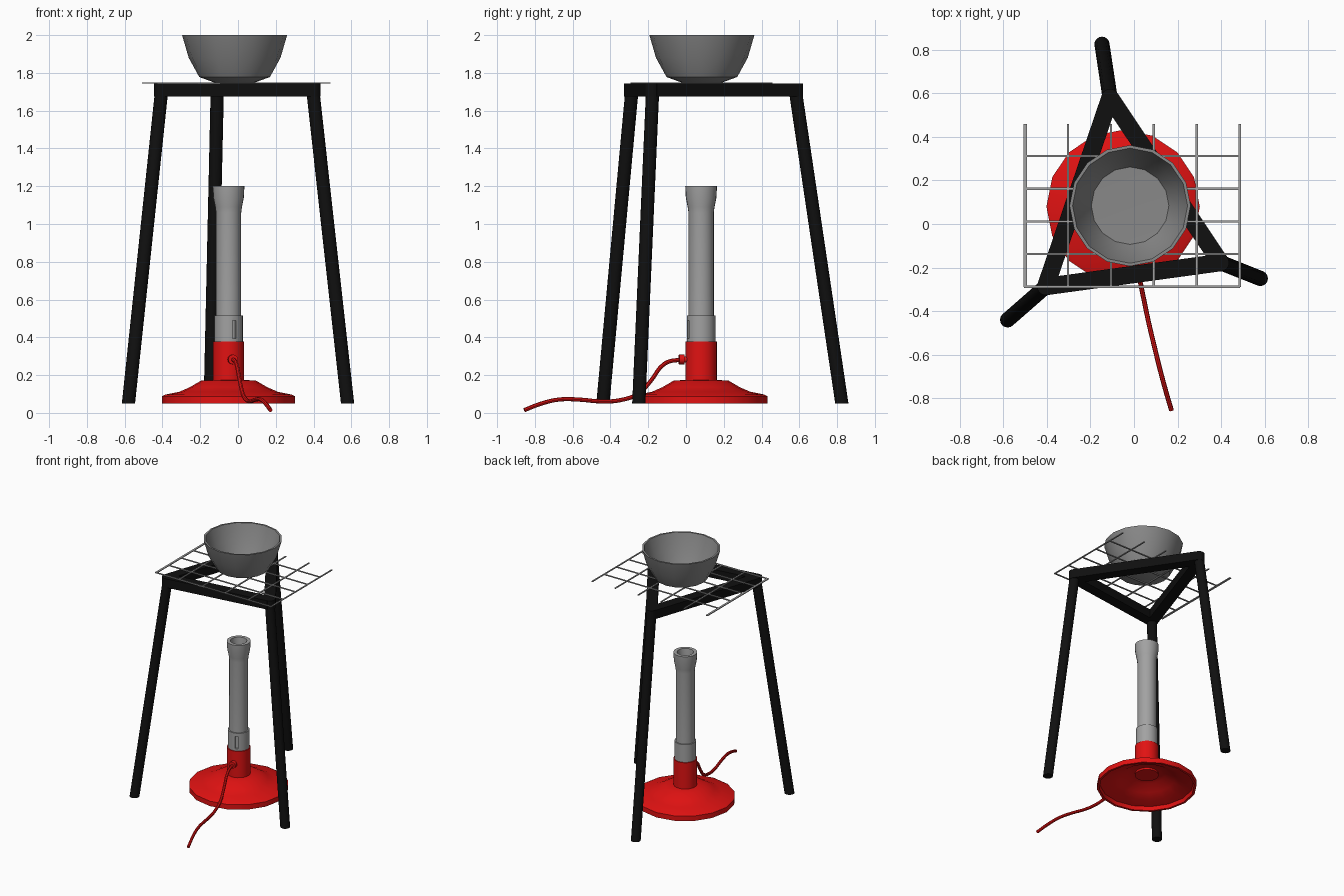
import bpy
import bmesh
import math
from mathutils import Matrix, Vector

if "Cube" in bpy.data.objects:
    bpy.data.objects.remove(bpy.data.objects["Cube"])


def material(name, r, g, b):
    m = bpy.data.materials.new(name)
    m.use_nodes = True
    m.diffuse_color = (r, g, b, 1)
    m.node_tree.nodes["Principled BSDF"].inputs["Base Color"].default_value = (r, g, b, 1)
    return m


RED = material("red enamel", 0.75, 0.006, 0.006)
BLACK = material("black iron", 0.005, 0.005, 0.005)
STEEL = material("light steel", 0.36, 0.36, 0.36)
GREY = material("grey ceramic", 0.25, 0.25, 0.25)


def finish(name, bm, mat):
    bmesh.ops.remove_doubles(bm, verts=bm.verts, dist=1e-5)
    bmesh.ops.recalc_face_normals(bm, faces=bm.faces)
    mesh = bpy.data.meshes.new(name)
    bm.to_mesh(mesh)
    bm.free()
    mesh.materials.append(mat)
    ob = bpy.data.objects.new(name, mesh)
    bpy.context.collection.objects.link(ob)
    return ob


def activate(ob):
    bpy.ops.object.select_all(action='DESELECT')
    ob.select_set(True)
    bpy.context.view_layer.objects.active = ob


def smooth(ob):
    activate(ob)
    bpy.ops.object.shade_smooth_by_angle(angle=math.radians(32))
    return ob


def lathe(name, profile, centre, mat, sides=16):
    """Spin a closed (radius, height) outline around a vertical axis."""
    bm = bmesh.new()
    rings = []
    for i in range(sides):
        a = math.tau * i / sides
        rings.append([bm.verts.new((centre[0] + r * math.cos(a),
                                    centre[1] + r * math.sin(a), z)) for r, z in profile])
    n = len(profile)
    for i in range(sides):
        p, q = rings[i], rings[(i + 1) % sides]
        for j in range(n):
            k = (j + 1) % n
            if profile[j][0] or profile[k][0]:
                bm.faces.new((p[j], q[j], q[k], p[k]))
    return smooth(finish(name, bm, mat))


def sheared_rod(name, foot, top, radius, mat, sides=16):
    """Leaning rod whose ends stay level."""
    bm = bmesh.new()
    ends = [[bm.verts.new(Vector(c) + radius * Vector((math.cos(math.tau * i / sides),
             math.sin(math.tau * i / sides), 0))) for i in range(sides)] for c in (foot, top)]
    for i in range(sides):
        j = (i + 1) % sides
        bm.faces.new((ends[0][i], ends[0][j], ends[1][j], ends[1][i]))
    bm.faces.new(ends[0])
    bm.faces.new(ends[1])
    return smooth(finish(name, bm, mat))


def bar(name, a, b, width, height, mat):
    """Rectangular bar between two points at the same height."""
    a, b = Vector(a), Vector(b)
    d = b - a
    bm = bmesh.new()
    bmesh.ops.create_cube(bm, size=1, matrix=Matrix.Translation((a + b) / 2)
                          @ Matrix.Rotation(math.atan2(d.y, d.x), 4, 'Z')
                          @ Matrix.Diagonal((d.length, width, height, 1)))
    return finish(name, bm, mat)


# Tripod: triangular top frame with rounded corners and three splayed legs
corners = {"back": (-0.11, 0.58), "left": (0.397, -0.177), "right": (-0.405, -0.287)}
feet = {"back": (-0.147, 0.825), "left": (0.58, -0.25), "right": (-0.58, -0.44)}
TOP, LOW = 1.743, 1.675
names = list(corners)
for i, key in enumerate(names):
    c, nxt = corners[key], corners[names[(i + 1) % 3]]
    mid = (TOP + LOW) / 2
    sheared_rod(key + "_frame_corner", (*c, LOW), (*c, TOP), 0.04, BLACK)
    bar(key + "_frame_bar", (*c, mid), (*nxt, mid), 0.08, TOP - LOW, BLACK)
    sheared_rod(key + "_leg", (*feet[key], 0.05), (*c, 1.70), 0.035, BLACK)

# Wire gauze, open along the back edge
Z = 1.747
for i in range(6):
    x = -0.5 + 0.197 * i
    bar(f"gauze_long_wire_{i}", (x, -0.29, Z), (x, 0.459, Z), 0.016 if i == 0 else 0.01, 0.006, STEEL)
for i in range(5):
    y = -0.288 + 0.15 * i
    bar(f"gauze_cross_wire_{i}", (-0.505, y, Z), (0.487, y, Z), 0.01, 0.006, STEEL)

# Bowl
lathe("bowl", [(0, 1.75), (0.11, 1.75), (0.187, 1.778), (0.243, 1.88), (0.278, 2.0),
               (0.264, 2.0), (0.228, 1.885), (0.178, 1.79), (0, 1.785)], (-0.018, 0.084), GREY)

# Burner: hollow dished foot, body, air collar and flared barrel
C = (-0.05, 0.08)
lathe("burner_base", [(0.352, 0.05), (0.352, 0.088), (0.335, 0.097), (0.26, 0.112), (0.205, 0.136),
                      (0.145, 0.171), (0.07, 0.175), (0.07, 0.16), (0.135, 0.157),
                      (0.2, 0.118), (0.26, 0.095), (0.33, 0.08), (0.335, 0.05)], C, RED)
lathe("burner_body", [(0, 0.145), (0.083, 0.145), (0.083, 0.378), (0, 0.378)], C, RED, 24)
collar = lathe("air_collar", [(0.05, 0.378), (0.076, 0.378), (0.076, 0.515), (0.05, 0.515)], C, STEEL, 24)
lathe("burner_barrel", [(0.067, 0.51), (0.067, 1.06), (0.071, 1.09), (0.081, 1.14), (0.084, 1.2),
                        (0.058, 1.2), (0.05, 1.12), (0.05, 0.51)], C, STEEL, 24)

# Air slot cut into the front of the collar
d = Vector((0.4, -0.92, 0)).normalized()
mid = Vector((*C, 0.442))
cutter = bar("slot_cutter", mid + d * 0.06, mid + d * 0.1, 0.022, 0.095, STEEL)
cutter.hide_render = True
cut = collar.modifiers.new("slot", 'BOOLEAN')
cut.operation = 'DIFFERENCE'
cut.solver = 'EXACT'
cut.object = cutter
activate(collar)
bpy.ops.object.modifier_apply(modifier=cut.name)
bpy.data.objects.remove(cutter)

# Hose inlet on the front of the body
bm = bmesh.new()
axis = Vector((0.12, -1, 0)).normalized()
for radius, near, far in ((0.015, 0.07, 0.1), (0.026, 0.09, 0.118)):
    bmesh.ops.create_cone(bm, cap_ends=True, segments=12, radius1=radius, radius2=radius, depth=far - near,
                          matrix=Matrix.Translation(Vector((-0.04, 0.08, 0.283)) + axis * (near + far) / 2)
                          @ axis.to_track_quat('Z', 'Y').to_matrix().to_4x4())
smooth(finish("hose_inlet", bm, RED))

# Gas hose
path = [(-0.027, -0.025, 0.283), (-0.01, -0.11, 0.263), (0.01, -0.19, 0.165), (0.025, -0.25, 0.103),
        (0.046, -0.35, 0.067), (0.068, -0.455, 0.061), (0.093, -0.56, 0.07), (0.12, -0.67, 0.071),
        (0.147, -0.77, 0.048), (0.172, -0.855, 0.015)]
curve = bpy.data.curves.new("gas_hose", 'CURVE')
curve.dimensions = '3D'
curve.bevel_depth = 0.011
curve.bevel_resolution = 2
curve.resolution_u = 4
curve.use_fill_caps = True
spline = curve.splines.new('BEZIER')
spline.bezier_points.add(len(path) - 1)
for point, co in zip(spline.bezier_points, path):
    point.co = co
    point.handle_left_type = point.handle_right_type = 'AUTO'
curve.materials.append(RED)
hose = bpy.data.objects.new("gas_hose", curve)
bpy.context.collection.objects.link(hose)
activate(hose)
bpy.ops.object.convert(target='MESH')
smooth(bpy.context.view_layer.objects.active)
